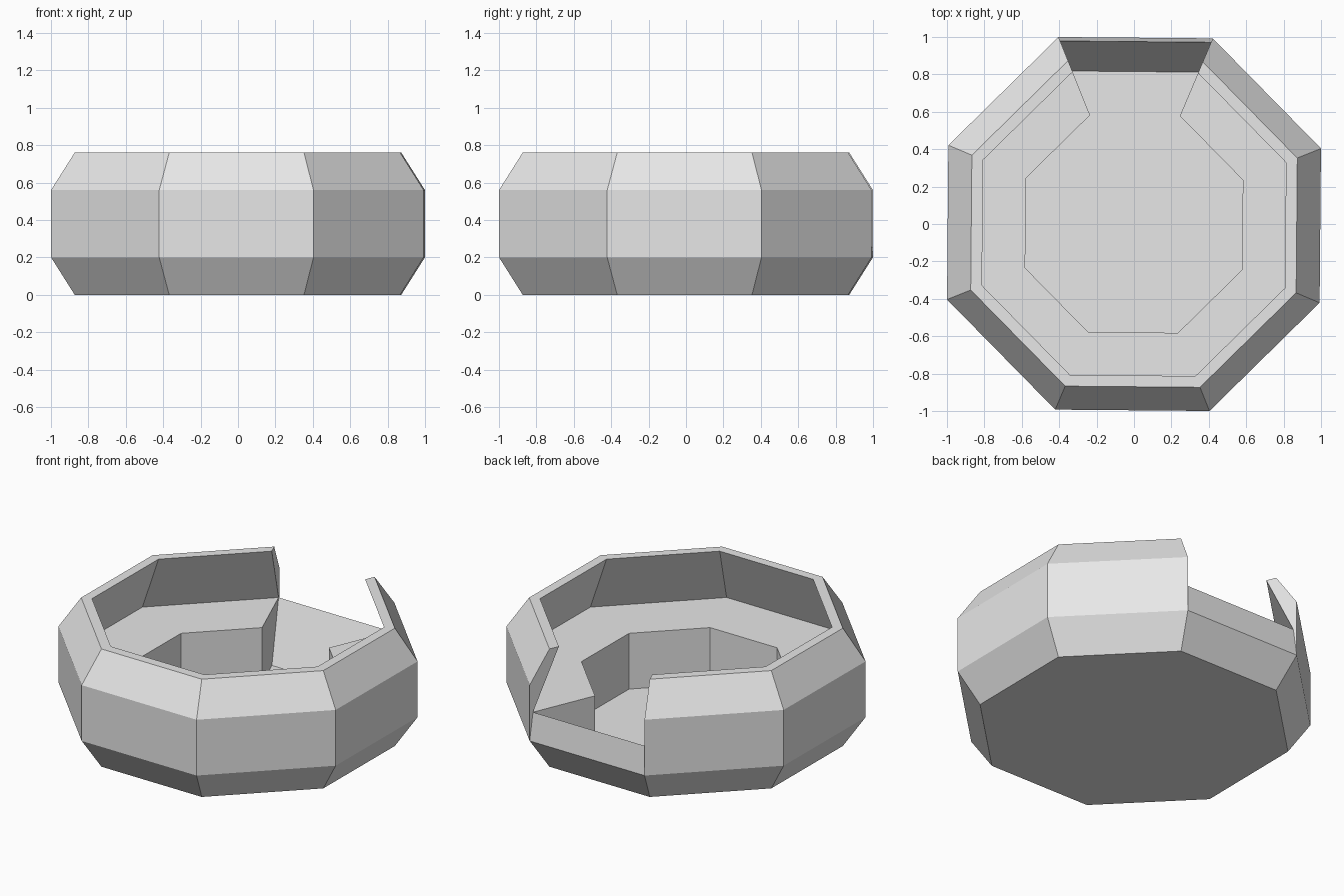
import bpy, bmesh, math

if "Cube" in bpy.data.objects:
    bpy.data.objects.remove(bpy.data.objects["Cube"])

SIDES = 8
OFFSET = math.radians(22.0)           # angle of the first corner (very slightly twisted octagon)
CORNER = math.cos(math.pi / SIDES)    # flat-to-corner ratio

grey = bpy.data.materials.new("plain_grey")
grey.diffuse_color = (0.8, 0.8, 0.8, 1)
grey.use_nodes = True
grey.node_tree.nodes["Principled BSDF"].inputs["Base Color"].default_value = grey.diffuse_color


def sweep(name, profile, first, sectors):
    """Sweep a (flat distance, height) profile round the octagon; cap the ends."""
    bm = bmesh.new()
    full = sectors == SIDES
    rings = []
    for k in range(first, first + sectors + (0 if full else 1)):
        a = OFFSET + k * math.tau / SIDES
        rings.append([bm.verts.new((d / CORNER * math.cos(a), d / CORNER * math.sin(a), z))
                      for d, z in profile])
    for s in range(sectors):
        r0, r1 = rings[s], rings[(s + 1) % len(rings)]
        for i in range(len(profile) - 1):
            bm.faces.new((r0[i], r1[i], r1[i + 1], r0[i + 1]))
    if full:      # underside and floor plates
        bm.faces.new([r[0] for r in reversed(rings)])
        bm.faces.new([r[-1] for r in rings])
    else:         # mitred end caps, with the hidden seat closed too
        for s in range(sectors):
            bm.faces.new((rings[s][-1], rings[s + 1][-1], rings[s + 1][0], rings[s][0]))
        bm.faces.new(rings[0])
        bm.faces.new(list(reversed(rings[-1])))
    bmesh.ops.recalc_face_normals(bm, faces=bm.faces)
    mesh = bpy.data.meshes.new(name)
    bm.to_mesh(mesh)
    bm.free()
    mesh.materials.append(grey)
    obj = bpy.data.objects.new(name, mesh)
    bpy.context.collection.objects.link(obj)
    return obj


# Shallow bowl: bevelled underside, thin lip, sloping inside and floor
sweep("base_bowl", [(0.87, 0), (0.996, 0.2), (0.975, 0.38), (0.815, 0.02)], 0, 8)

# Wall round seven sides, leaning in at the top, open at the back
sweep("outer_wall", [(0.996, 0.2), (0.996, 0.56), (0.87, 0.76), (0.81, 0.76), (0.975, 0.38)], 2, 7)

# Raised bench round the same seven sides, surrounding the sunken floor
sweep("inner_bench", [(0.975, 0.38), (0.58, 0.38), (0.58, 0.02), (0.815, 0.02)], 2, 7)
